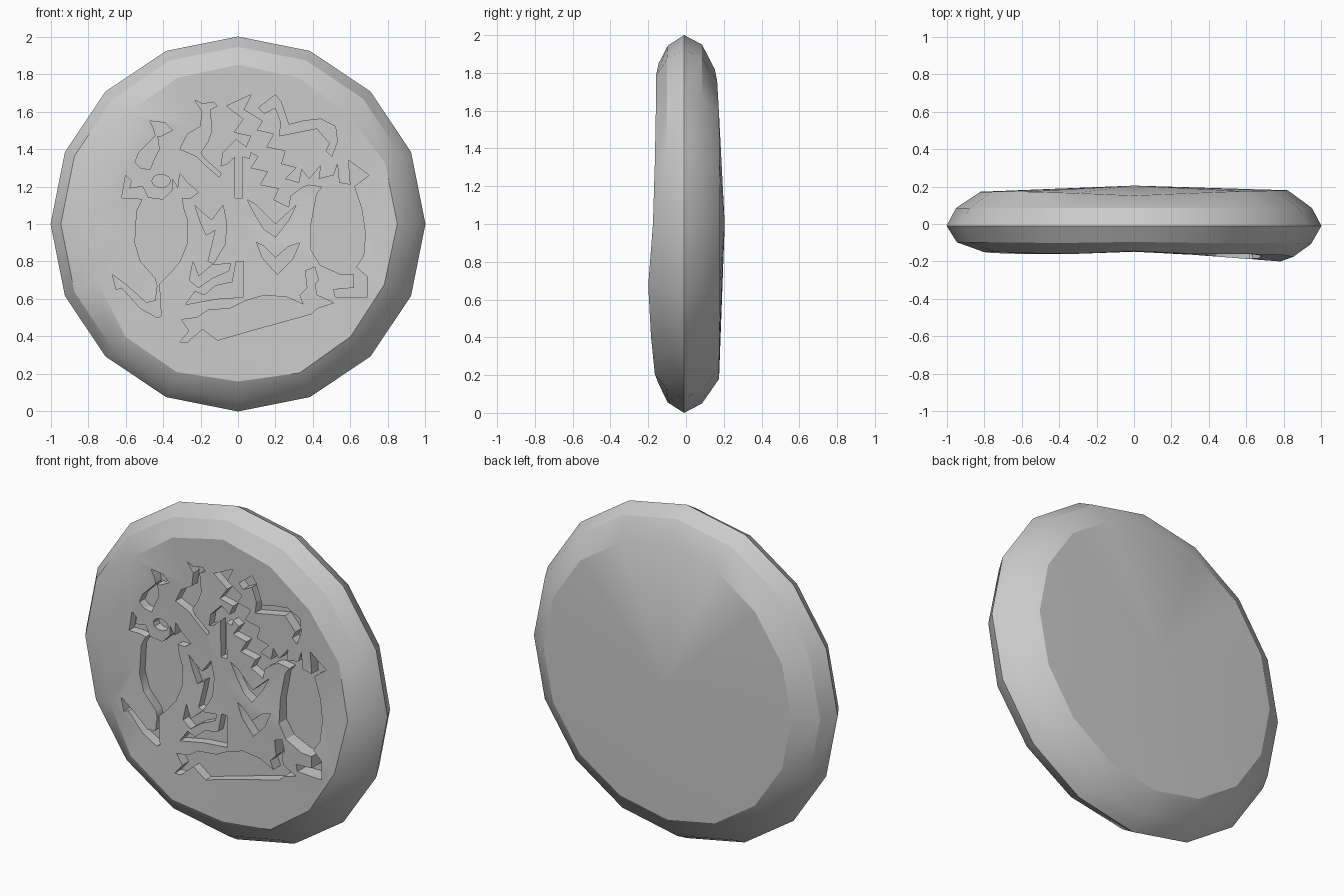
import bpy, bmesh, math

if "Cube" in bpy.data.objects:
    bpy.data.objects.remove(bpy.data.objects["Cube"])

stone = bpy.data.materials.new("pale_grey_stone")
stone.use_nodes = True
stone.diffuse_color = (0.6, 0.6, 0.6, 1)
stone.node_tree.nodes["Principled BSDF"].inputs["Base Color"].default_value = (0.6, 0.6, 0.6, 1)

SIDES = 16
FLOOR_Y = -0.095   # depth of the carved floor


def make_object(name, bm):
    bmesh.ops.recalc_face_normals(bm, faces=bm.faces)
    mesh = bpy.data.meshes.new(name)
    bm.to_mesh(mesh)
    bm.free()
    mesh.materials.append(stone)
    obj = bpy.data.objects.new(name, mesh)
    bpy.context.collection.objects.link(obj)
    return obj


# Stone disc: five rings of sixteen points, slightly uneven, with capped centres.
# Ring values start at the right (+x) and run counter-clockwise.
front_r = [.85, .85, .83, .845, .85, .845, .835, .80, .80, .81, .85, .855, .84, .86, .85, .845]
front_y = [-.175, -.165, -.16, -.16, -.145, -.16, -.155, -.15, -.15, -.155, -.16, -.16, -.148, -.165, -.185, -.20]
back_y = [.18, .178, .175, .165, .152, .165, .172, .172, .172, .172, .175, .175, .175, .175, .178, .18]
rings = [
    (front_r, front_y),
    ([.945] * SIDES, [y * .35 - .045 for y in front_y]),
    ([1.0] * SIDES, [-.01] * SIDES),
    ([.95] * SIDES, [.085] * SIDES),
    ([.82] * SIDES, back_y),
]
bm = bmesh.new()
loops = []
for radii, depths in rings:
    loop = []
    for i in range(SIDES):
        a = math.tau * i / SIDES
        loop.append(bm.verts.new((radii[i] * math.cos(a), depths[i], 1 + radii[i] * math.sin(a))))
    loops.append(loop)
front_centre = bm.verts.new((0, -.14, 1))
back_centre = bm.verts.new((0, .205, 1))
for i in range(SIDES):
    j = (i + 1) % SIDES
    for a, b in zip(loops, loops[1:]):
        bm.faces.new((a[i], a[j], b[j], b[i]))
    bm.faces.new((front_centre, loops[0][j], loops[0][i]))
    bm.faces.new((back_centre, loops[-1][i], loops[-1][j]))
disc = make_object("carved_stone_disc", bm)

# Carved outlines, given as (x, z) in hundredths
cut = bmesh.new()


def carve(points):
    verts = [cut.verts.new((x / 100, -.4, z / 100)) for x, z in points]
    face = cut.faces.new(verts)
    extruded = bmesh.ops.extrude_face_region(cut, geom=[face])
    for v in extruded["geom"]:
        if isinstance(v, bmesh.types.BMVert):
            v.co.y = FLOOR_Y


# Upper left bird
carve([(-47, 155), (-39, 154), (-35, 150), (-41, 147), (-43, 147), (-42, 140), (-45, 134),
       (-47, 129), (-52, 130), (-55, 133), (-53, 138), (-47, 144), (-44, 147), (-45, 151)])
# Left round figure with raised arms and a curled foot
carve([(-62, 114), (-60, 126), (-57, 123), (-58, 119), (-51, 120), (-48, 114), (-40, 113),
       (-35, 118), (-35, 124), (-32, 119), (-31, 127), (-27, 122), (-21, 117), (-25, 114),
       (-30, 114), (-29, 108), (-27, 102), (-27, 90), (-31, 80), (-36, 74), (-42, 68),
       (-41, 51), (-43, 50), (-52, 55), (-62, 66), (-65, 65), (-67, 73), (-59, 67),
       (-49, 58), (-44, 59), (-43, 67), (-44, 71), (-52, 80), (-55, 90), (-54, 107),
       (-51, 113), (-55, 114)])
# Head of the left figure
carve([(-41 + 5 * math.cos(math.tau * k / 10), 123 + 3.5 * math.sin(math.tau * k / 10))
       for k in range(10)])
# Tall standing figure
carve([(-23, 166), (-19, 164), (-13, 165), (-11, 163), (-15, 161), (-14, 150), (-16, 144),
       (-20, 138), (-18, 135), (-9, 127), (-10, 125), (-17, 131), (-22, 136), (-31, 140),
       (-27, 148), (-20, 152), (-19, 160)])
# Zigzag band
carve([(-6, 163), (7, 169), (3, 161), (13, 155), (10, 150), (19, 148), (15, 141), (25, 139),
       (23, 132), (31, 130), (25, 124), (36, 121), (28, 115), (27, 109), (19, 113), (22, 119),
       (12, 121), (16, 128), (7, 130), (11, 136), (4, 140), (7, 147), (-2, 149), (3, 156)])
# Upper right hooked neck
carve([(11, 162), (20, 169), (23, 165), (27, 153), (35, 155), (44, 156), (52, 152), (53, 144),
       (50, 136), (47, 139), (49, 143), (42, 151), (32, 149), (22, 147), (23, 154), (20, 162),
       (14, 159)])
# Central arrow
carve([(-9, 131), (-8, 138), (-1, 145), (7, 139), (6, 135), (2.5, 136), (2.5, 114),
       (-1.5, 114), (-1.5, 136), (-6, 132)])
# Left arm of the central figure
carve([(-23, 110), (-19, 106), (-14, 102), (-8, 110), (-6, 100), (-7, 89), (-13, 79),
       (-16, 80), (-14, 88), (-12, 97), (-17, 94), (-20, 101)])
# Two chevrons on the right
carve([(5, 113), (10, 110), (20, 100), (31, 110), (27, 102), (20, 93), (14, 97), (9, 105)])
carve([(10, 90), (14, 88), (20, 82), (27, 88), (33, 90), (29, 81), (21, 73), (13, 82)])
# Two bent legs
carve([(-24, 80), (-21, 72), (-14, 78), (-4, 79), (-5, 75), (-14, 71), (-21, 66), (-26, 70)])
carve([(-28, 57), (-23, 64), (-18, 62), (-12, 67), (-3, 69), (-1, 80), (3, 80), (3, 61),
       (-12, 60)])
# Long animal along the bottom
carve([(-30, 49), (-26, 43), (-31, 37), (-27, 37), (-19, 44), (-11, 38), (10, 44), (39, 52),
       (42, 55), (51, 58), (42, 62), (41, 68), (43, 70), (41, 77), (36, 75), (37, 66),
       (33, 62), (35, 57), (26, 61), (14, 62), (4, 59), (-4, 55), (-16, 54), (-22, 50)])
# Right round figure
carve([(32, 119), (34, 129), (38, 124), (44, 131), (43, 124), (51, 126), (53, 132), (54, 122),
       (60, 121), (59, 134), (70, 126), (62, 120), (66, 108), (68, 95), (67, 83), (63, 77),
       (69, 72), (69, 61), (52, 61), (51, 65), (62, 66), (62, 73), (55, 73), (44, 78),
       (39, 86), (39, 100), (42, 116), (45, 120), (38, 121)])
cutter = make_object("carving_cutter", cut)
cutter.hide_render = True

# Carve the front, then shade with sharp ring edges
bpy.ops.object.select_all(action="DESELECT")
disc.select_set(True)
bpy.context.view_layer.objects.active = disc
mod = disc.modifiers.new("carving", "BOOLEAN")
mod.operation = "DIFFERENCE"
mod.solver = "EXACT"
mod.use_self = True
mod.object = cutter
bpy.ops.object.modifier_apply(modifier=mod.name)
bpy.data.objects.remove(cutter)
bpy.ops.object.shade_smooth_by_angle(angle=math.radians(28))
